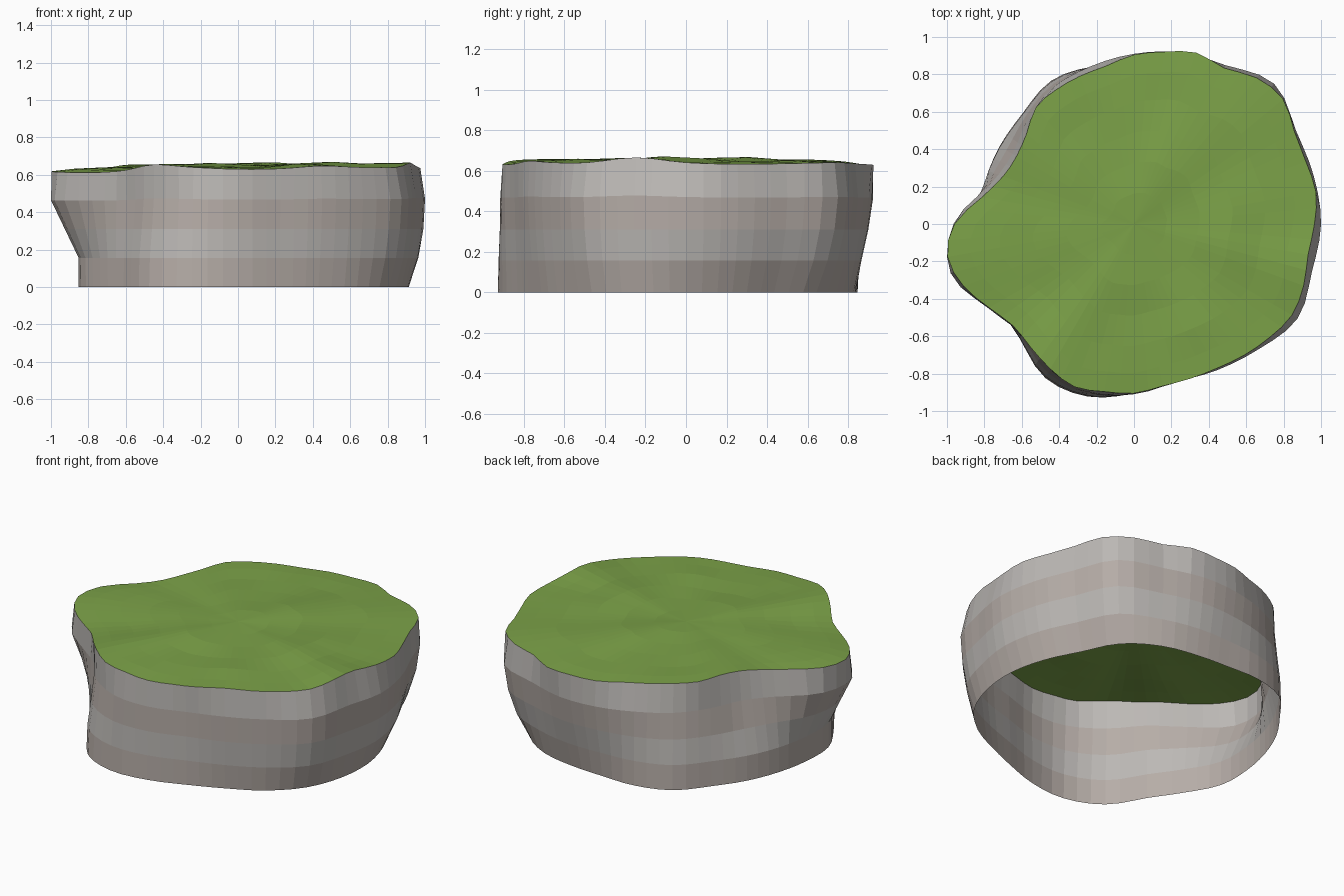
import bpy, bmesh, math
from mathutils import noise, Vector

if "Cube" in bpy.data.objects:
    bpy.data.objects.remove(bpy.data.objects["Cube"])

SEGS = 72

# radii of the foot and the belt every 15 degrees, counter-clockwise from +x
BASE = [.91, .885, .87, .91, .895, .855, .84, .87, .885, .84, .83, .83,
        .845, .87, .85, .865, .95, .955, .905, .86, .86, .90, .93, .925]
BELT = [1.0, .995, 1.0, 1.06, .98, .95, .91, .875, .85, .80, .75, .80,
        .965, 1.015, .90, .84, .90, .93, .91, .875, .90, .945, 1.01, .985]
# radius of the rim every 10 degrees
RIM = [.965, .988, .978, .99, 1.04, 1.02, .963, .975, .935, .905, .858, .842,
       .83, .815, .75, .725, .745, .825, .96, 1.012, .97, .895, .845, .86,
       .895, .927, .91, .905, .88, .88, .89, .916, .945, .975, .965, .945]
# height of the rim every 15 degrees
RIM_Z = [.64, .632, .635, .64, .635, .628, .627, .64, .65, .655, .65, .63,
         .622, .615, .612, .625, .655, .64, .63, .633, .648, .64, .64, .665]


def sample(table, t):
    """Closed smooth curve through the table, t in 0..1."""
    n = len(table)
    i, f = int(t * n), t * n - int(t * n)
    a, b, c, d = (table[(i + k) % n] for k in (-1, 0, 1, 2))
    return b + .5 * f * (c - a + f * (2*a - 5*b + 4*c - d + f * (3*(b - c) + d - a)))


def ring(radius, height):
    pts = []
    for i in range(SEGS):
        t = i / SEGS
        a = 2 * math.pi * t
        r = radius(t)
        pts.append((r * math.cos(a), r * math.sin(a), height(t)))
    return pts


def mix(f, lean=0):
    """Blend foot to belt; lean makes the +x side flare earlier."""
    def radius(t):
        k = f + lean * math.cos(2 * math.pi * t)
        return sample(BASE, t) * (1 - k) + sample(BELT, t) * k
    return radius


def material(name, rgb):
    m = bpy.data.materials.new(name)
    m.diffuse_color = (*rgb, 1)
    m.use_nodes = True
    m.node_tree.nodes["Principled BSDF"].inputs["Base Color"].default_value = m.diffuse_color
    return m


def finish(bm, name, mats):
    mesh = bpy.data.meshes.new(name)
    bm.normal_update()
    bm.to_mesh(mesh)
    bm.free()
    for m in mats:
        mesh.materials.append(m)
    bpy.context.collection.objects.link(bpy.data.objects.new(name, mesh))


def bridge(bm, lower, upper, mat=0):
    for i in range(SEGS):
        j = (i + 1) % SEGS
        bm.faces.new((lower[i], lower[j], upper[j], upper[i])).material_index = mat


rim = ring(lambda t: sample(RIM, t), lambda t: sample(RIM_Z, t))

# rock wall: four stacked strata, open underneath
bm = bmesh.new()
levels = [ring(mix(0), lambda t: 0),
          ring(mix(.3, .3), lambda t: .156),
          ring(mix(.7, .2), lambda t: .31),
          ring(mix(1), lambda t: .47 + .3 * (sample(RIM_Z, t) - .64)),
          rim]
rings = [[bm.verts.new(p) for p in pts] for pts in levels]
for k in range(4):
    bridge(bm, rings[k], rings[k + 1], (k + 1) % 2)
finish(bm, "rock_wall", [material("grey_rock", (.50, .48, .46)),
                         material("brown_rock", (.47, .42, .39))])

# grass top: concentric rings with gentle undulation, meeting the rim
bm = bmesh.new()
previous = [bm.verts.new(p) for p in rim]
for f in (.88, .72, .54, .36, .18):
    inner = []
    for x, y, z in rim:
        bump = .018 * noise.noise(Vector((x * f * 3, y * f * 3, 4))) * min(1, (1 - f) * 4)
        inner.append(bm.verts.new((x * f, y * f, .658 + (z - .658) * f ** 2 + bump)))
    bridge(bm, previous, inner)
    previous = inner
centre = bm.verts.new((0, 0, .658))
for i in range(SEGS):
    bm.faces.new((previous[i], previous[(i + 1) % SEGS], centre))
finish(bm, "grass_top", [material("grass", (.20, .36, .065))])
